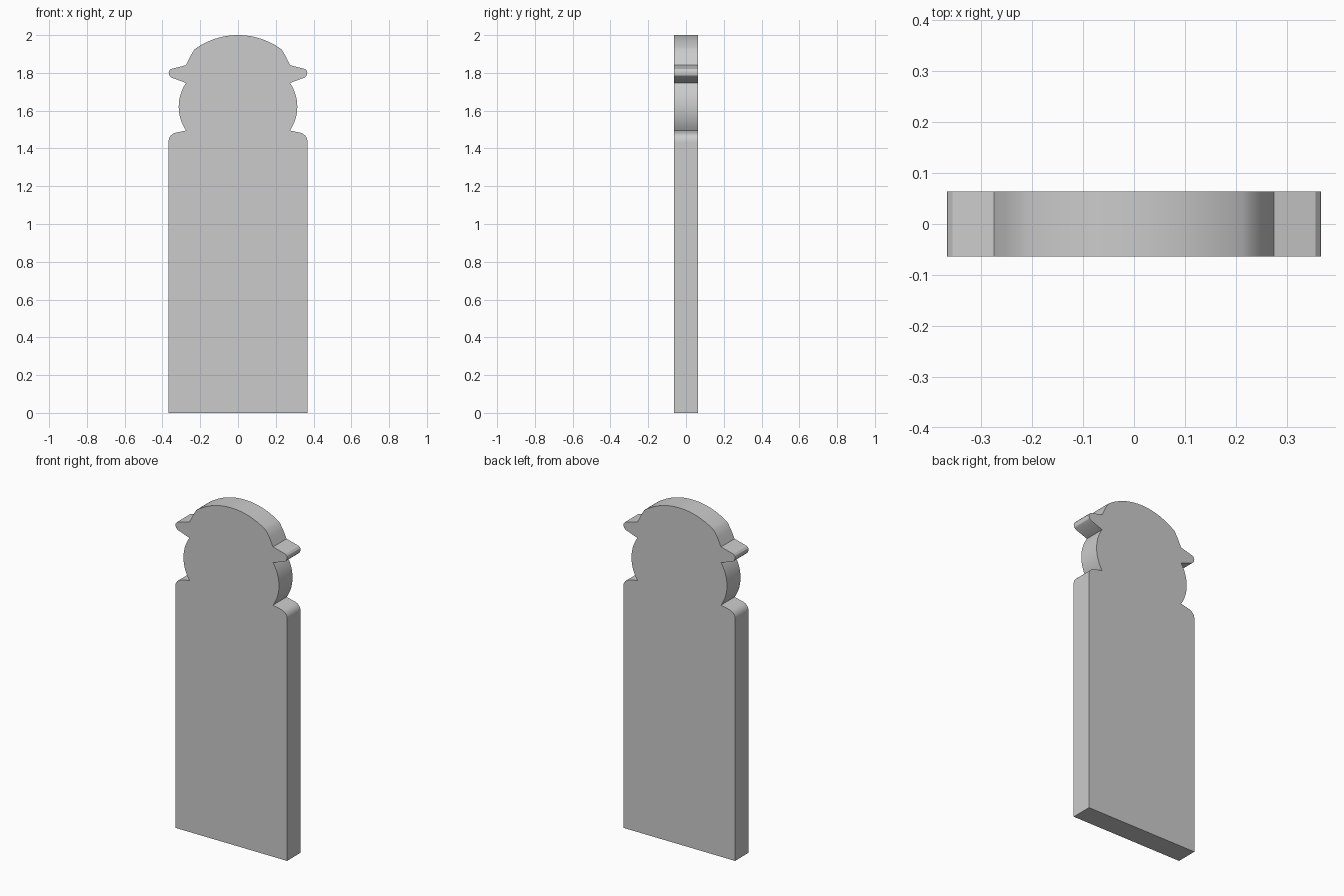
import bpy, bmesh, math

if "Cube" in bpy.data.objects:
    bpy.data.objects.remove(bpy.data.objects["Cube"])


def arc(p, q, sagitta, steps):
    """Points of a circular arc from p to q, bulging to the right of travel."""
    dx, dz = q[0] - p[0], q[1] - p[1]
    chord = math.hypot(dx, dz)
    ux, uz = dx / chord, dz / chord
    r = (chord * chord / 4 + sagitta * sagitta) / (2 * sagitta)
    half = math.asin(chord / 2 / r)
    pts = []
    for i in range(steps + 1):
        a = -half + 2 * half * i / steps
        along = chord / 2 + r * math.sin(a)
        out = r * math.cos(a) - (r - sagitta)
        pts.append((p[0] + ux * along + uz * out, p[1] + uz * along - ux * out))
    return pts


def slab(name, outline, thickness):
    """Extrude an x-z outline symmetrically along y."""
    bm = bmesh.new()
    face = bm.faces.new([bm.verts.new((x, -thickness / 2, z)) for x, z in outline])
    new = bmesh.ops.extrude_face_region(bm, geom=[face], use_keep_orig=True)["geom"]
    moved = [v for v in new if isinstance(v, bmesh.types.BMVert)]
    bmesh.ops.translate(bm, verts=moved, vec=(0, thickness, 0))
    bmesh.ops.recalc_face_normals(bm, faces=bm.faces)
    mesh = bpy.data.meshes.new(name)
    bm.to_mesh(mesh)
    bm.free()
    obj = bpy.data.objects.new(name, mesh)
    bpy.context.collection.objects.link(obj)
    bpy.context.view_layer.objects.active = obj
    obj.select_set(True)
    bpy.ops.object.shade_smooth_by_angle(angle=math.radians(30))
    return obj


# Right half of the silhouette, from base to crown
right = [(0.367, 0.0)]
# Rounded shoulder
right += arc((0.367, 1.43), (0.335, 1.482), 0.011, 5)
# Cheek
right += arc((0.275, 1.495), (0.275, 1.747), 0.039, 14)
# Hat brim with blunt tip
right += [(0.353, 1.775), (0.363, 1.785), (0.367, 1.80),
          (0.365, 1.81), (0.356, 1.82), (0.275, 1.841)]
# Side of hat and domed crown
right += [(0.252, 1.889)]
crown = arc((0.23, 1.925), (-0.23, 1.925), 0.075, 24)
right += crown[:13]
right[-1] = (0.0, 2.0)

# Mirror the half profile
left = [(-x, z) for x, z in reversed(right[:-1])]
slab("peg_figure_board", right + left, 0.127)
